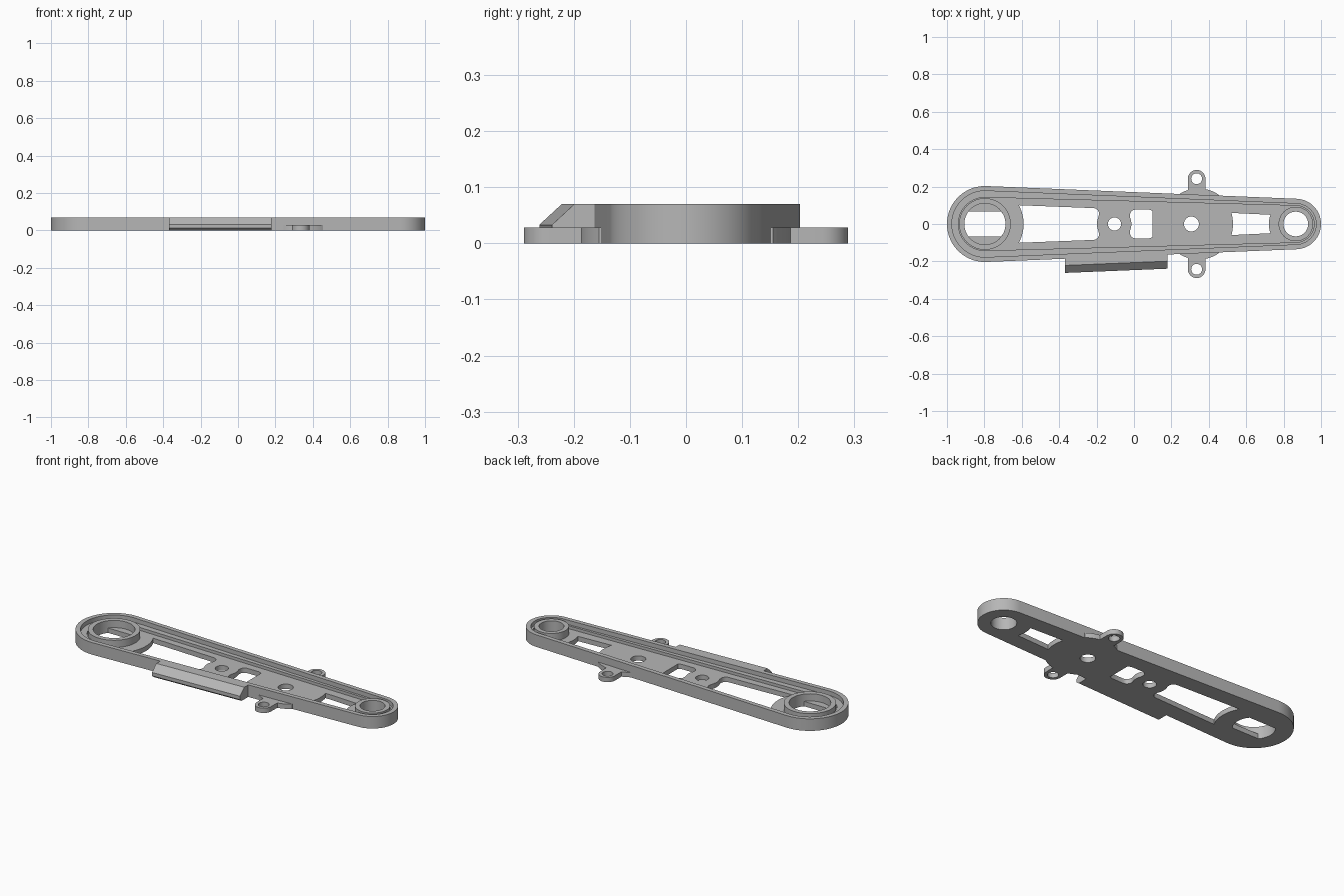
import bpy, bmesh, math

cube = bpy.data.objects.get("Cube")
if cube:
    bpy.data.objects.remove(cube, do_unlink=True)

# One flat grey for the whole arm
grey = bpy.data.materials.new("plain grey")
grey.use_nodes = True
COLOUR = (0.47, 0.47, 0.47, 1)
grey.diffuse_color = COLOUR
grey.node_tree.nodes["Principled BSDF"].inputs["Base Color"].default_value = COLOUR

XL, XR = -0.797, 0.865          # centres of the large and small ends
RL, RR = 0.203, 0.135           # outer end radii
FLOOR, LEDGE, TOP = 0.028, 0.045, 0.07
parts = []


def arc(cx, cy, r, a0, a1, n=12):
    """Points along an arc, angles in degrees."""
    return [(cx + r * math.cos(math.radians(a0 + (a1 - a0) * i / n)),
             cy + r * math.sin(math.radians(a0 + (a1 - a0) * i / n))) for i in range(n + 1)]


def circle(cx, cy, r, n=64):
    return arc(cx, cy, r, 0, 360, n)[:-1]


def hull(r1, r2):
    """Outline of a belt around both ends."""
    phi = math.degrees(math.acos((r1 - r2) / (XR - XL)))
    return arc(XL, 0, r1, phi, 360 - phi, 36) + arc(XR, 0, r2, -phi, phi, 32)


def finish(name, bm):
    bmesh.ops.remove_doubles(bm, verts=bm.verts, dist=1e-5)
    bmesh.ops.recalc_face_normals(bm, faces=bm.faces)
    me = bpy.data.meshes.new(name)
    bm.to_mesh(me)
    bm.free()
    me.materials.clear()
    me.materials.append(grey)
    ob = bpy.data.objects.new(name, me)
    bpy.context.collection.objects.link(ob)
    parts.append(ob)
    return ob


def plate(name, loops, z0, z1):
    """Flat plate: first loop is the outline, the others are holes."""
    cu = bpy.data.curves.new(name + "_profile", "CURVE")
    cu.dimensions, cu.fill_mode = "2D", "BOTH"
    cu.extrude = (z1 - z0) / 2
    for loop in loops:
        sp = cu.splines.new("POLY")
        sp.points.add(len(loop) - 1)
        for p, (x, y) in zip(sp.points, loop):
            p.co = (x, y, 0, 1)
        sp.use_cyclic_u = True
    tmp = bpy.data.objects.new(name + "_profile", cu)
    bpy.context.collection.objects.link(tmp)
    deps = bpy.context.evaluated_depsgraph_get()
    me = bpy.data.meshes.new_from_object(tmp.evaluated_get(deps))
    bm = bmesh.new()
    bm.from_mesh(me)
    bmesh.ops.translate(bm, verts=bm.verts, vec=(0, 0, (z0 + z1) / 2))
    bpy.data.objects.remove(tmp, do_unlink=True)
    bpy.data.curves.remove(cu)
    bpy.data.meshes.remove(me)
    return finish(name, bm)


# Openings through the floor
slot = [(x, max(-0.068, min(0.068, y))) for x, y in circle(XL, 0, 0.11)]
long_window = (arc(XL, 0, 0.207, 29, -29)
               + arc(-0.217, -0.055, 0.03, -90, 0, 6)
               + arc(-0.104, 0, 0.094, 205, 155, 8)
               + arc(-0.217, 0.055, 0.03, 0, 90, 6))
mid_window = ([(0.10, -0.07), (0.10, 0.07), (0.08, 0.077)]
              + arc(0.008, 0.047, 0.03, 90, 180, 6)
              + arc(-0.104, 0, 0.09, 22, -22, 8)
              + arc(0.008, -0.047, 0.03, 180, 270, 6) + [(0.08, -0.077)])
end_window = (arc(0.307, 0, 0.222, 15.5, -15.5, 8)
              + arc(XR, 0, 0.144, 200, 160, 8))

# Floor plate
plate("floor_plate",
      [hull(RL, RR), slot, long_window, mid_window, end_window,
       circle(-0.104, 0, 0.035), circle(0.307, 0, 0.04), circle(XR, 0, 0.066)],
      0, FLOOR)

# Rim and the lower ledge inside it
plate("rim_wall", [hull(RL, RR), hull(RL - 0.026, RR - 0.026)], FLOOR, TOP)
plate("inner_ledge", [hull(RL - 0.026, RR - 0.026), hull(0.142, 0.098)], FLOOR, LEDGE)

# Bearing collars
plate("large_collar", [circle(XL, 0, 0.138), circle(XL, 0, 0.11)], FLOOR, TOP)
plate("small_collar", [circle(XR, 0, 0.092), circle(XR, 0, 0.066)], FLOOR, TOP)

# Screw ears with flared roots, one on each side
TX, TY, TR = 0.335, 0.242, 0.047
for name, s in (("back_ear", 1), ("front_ear", -1)):
    outline = ([(0.455, 0.145)] + arc(0.345, 0, 0.19, 54.5, 78.5, 8)
               + arc(TX, TY, TR, 0, 180, 24)
               + arc(0.345, 0, 0.19, 107.5, 125, 8) + [(0.237, 0.145)])
    plate(name, [[(x, s * y) for x, y in outline],
                 [(x, s * y) for x, y in circle(TX, TY, 0.029, 32)]], 0, FLOOR)

# Sloped guide along the front side: (distance outside the wall, height)
profile = [(-0.01, 0), (0.06, 0), (0.076, 0.013), (0.076, 0.033), (0.036, TOP), (-0.01, TOP)]
bm = bmesh.new()
ends = [[bm.verts.new((x, -(0.203 - 0.041 * (x - XL) + d), z)) for d, z in profile]
        for x in (-0.37, 0.18)]
for ring in ends:
    bm.faces.new(ring)
for i in range(len(profile)):
    j = (i + 1) % len(profile)
    bm.faces.new((ends[0][i], ends[0][j], ends[1][j], ends[1][i]))
finish("front_guide", bm)

# Smooth the round walls, keep the edges crisp
bpy.ops.object.select_all(action="DESELECT")
for ob in parts:
    ob.select_set(True)
bpy.context.view_layer.objects.active = parts[0]
bpy.ops.object.shade_smooth_by_angle(angle=math.radians(30))
